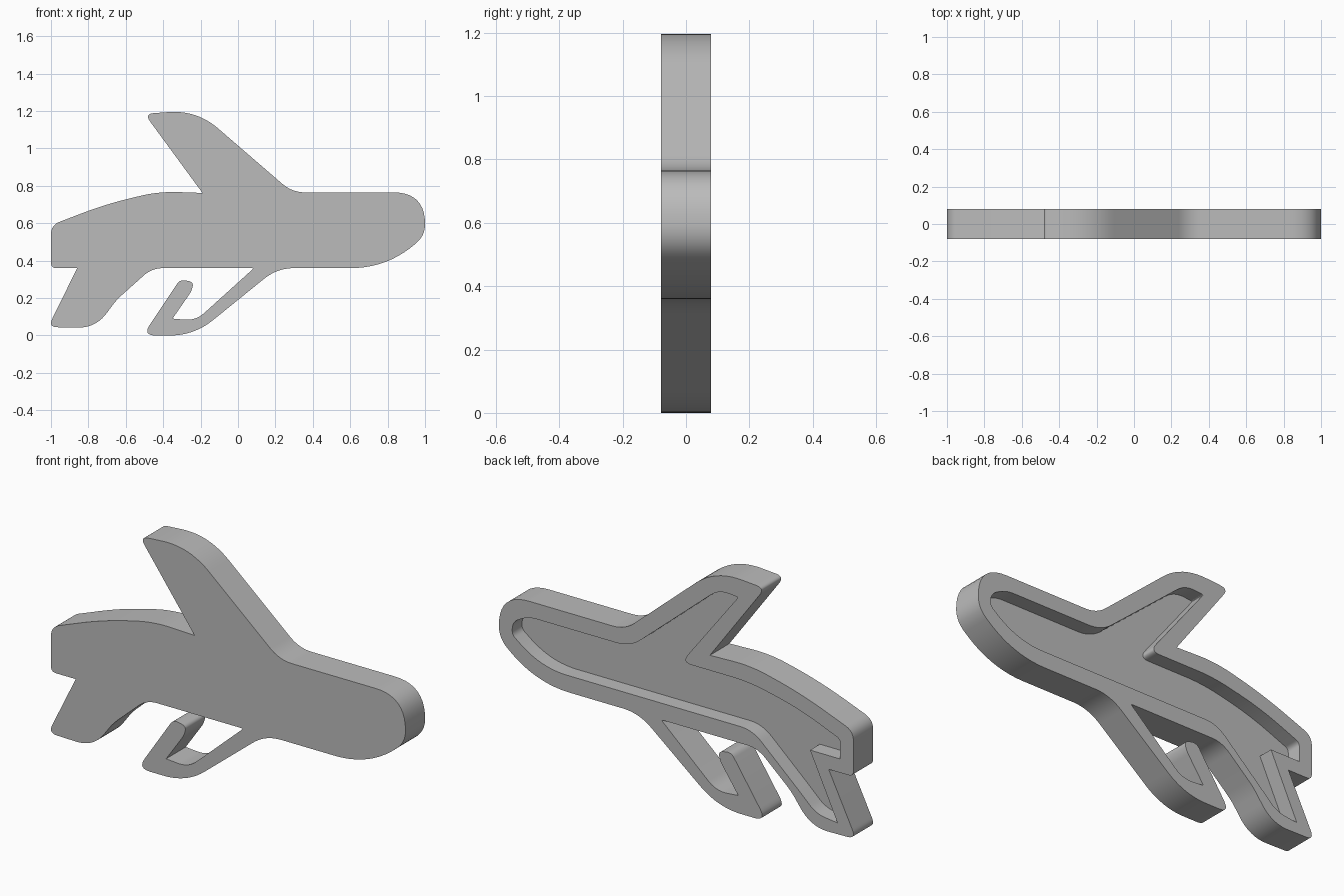
import bpy
import bmesh
from mathutils import Vector

cube = bpy.data.objects.get("Cube")
if cube:
    bpy.data.objects.remove(cube, do_unlink=True)

HALF = 0.079      # half the plate thickness
FLOOR = 0.0       # y of the pocket floor in the back
SHARP = 0.5       # edges bent more than this stay sharp

grey = bpy.data.materials.new("plain grey")
grey.use_nodes = True
colour = (0.5, 0.5, 0.5, 1)
grey.diffuse_color = colour
grey.node_tree.nodes["Principled BSDF"].inputs["Base Color"].default_value = colour


def rounded(corners, steps=10):
    """Turn (x, z, cut) corners into an outline with curved corners."""
    points = []
    for i, (x, z, cut) in enumerate(corners):
        here = Vector((x, z))
        before = Vector(corners[i - 1][:2])
        after = Vector(corners[(i + 1) % len(corners)][:2])
        a = here + (before - here).normalized() * cut
        b = here + (after - here).normalized() * cut
        for s in range(steps + 1):
            t = s / steps
            p = a * (1 - t) ** 2 + here * (2 * t * (1 - t)) + b * t * t
            if not points or (p - points[-1]).length > 0.0005:
                points.append(p)
    return points


def loop(bm, points, y):
    """Add an outline as vertices at depth y."""
    return [bm.verts.new((p.x, y, p.y)) for p in points]


def wall(bm, first, second):
    """Join two matching loops with a band of quads."""
    for i in range(len(first)):
        bm.faces.new((first[i - 1], first[i], second[i], second[i - 1]))


def ring_edges(bm, verts):
    return [bm.edges.get((verts[i - 1], verts[i])) for i in range(len(verts))]


# Outline pieces, running clockwise from the nose
nose = [(1, .765, .17), (1, .535, .06), (.8, .36, .2)]
hook = [(.21, .36, .09), (-.235, 0, .13), (-.51, 0, .07), (-.31, .3, .03),
        (-.235, .285, .03), (-.25, .235, .02), (-.35, .09, 0), (-.225, .08, .06),
        (.085, .36, .012)]
fin = [(-.46, .36, .06), (-.65, .19, .04), (-.76, .04, .1), (-1.015, .045, .05),
       (-.86, .36, 0)]
tail = [(-1, .36, .03), (-1, .59, .05), (-.7, .705, .15), (-.42, .77, .1),
        (-.19, .762, 0)]
wing = [(-.5, 1.185, .05), (-.22, 1.205, .15), (.29, .765, .07)]

# Pocket in the back, following the body without the hook
pocket = [(.835, .685, .05), (.925, .635, .04), (.925, .57, .02), (.765, .445, .15),
          (-.43, .445, .07), (-.7, .2, .04), (-.79, .115, .05), (-.91, .1, 0),
          (-.755, .43, 0), (-.925, .43, 0), (-.925, .53, .02), (-.69, .625, .13),
          (-.41, .685, .1), (-.03, .685, .06), (-.35, 1.1, .01), (-.24, 1.11, .06),
          (.26, .685, .08)]

bm = bmesh.new()

# Front face and outer side
outline = rounded(nose + hook + fin + tail + wing)
front = loop(bm, outline, -HALF)
back = loop(bm, outline, HALF)
bm.faces.new(front)
wall(bm, front, back)

# Pocket floor and inner side
hollow = rounded(pocket)
floor = loop(bm, hollow, FLOOR)
rim = loop(bm, hollow, HALF)
bm.faces.new(floor)
wall(bm, floor, rim)

# Flat rim between the outline and the pocket
bmesh.ops.triangle_fill(bm, edges=ring_edges(bm, back) + ring_edges(bm, rim),
                        use_beauty=True, normal=(0, 1, 0))
bmesh.ops.recalc_face_normals(bm, faces=bm.faces[:])

# Smooth shading with sharp edges kept
for face in bm.faces:
    face.smooth = True
for edge in bm.edges:
    edge.smooth = edge.calc_face_angle(0) < SHARP

mesh = bpy.data.meshes.new("plane_plate")
bm.to_mesh(mesh)
bm.free()
mesh.materials.append(grey)
plate = bpy.data.objects.new("plane_plate", mesh)
bpy.context.scene.collection.objects.link(plate)
